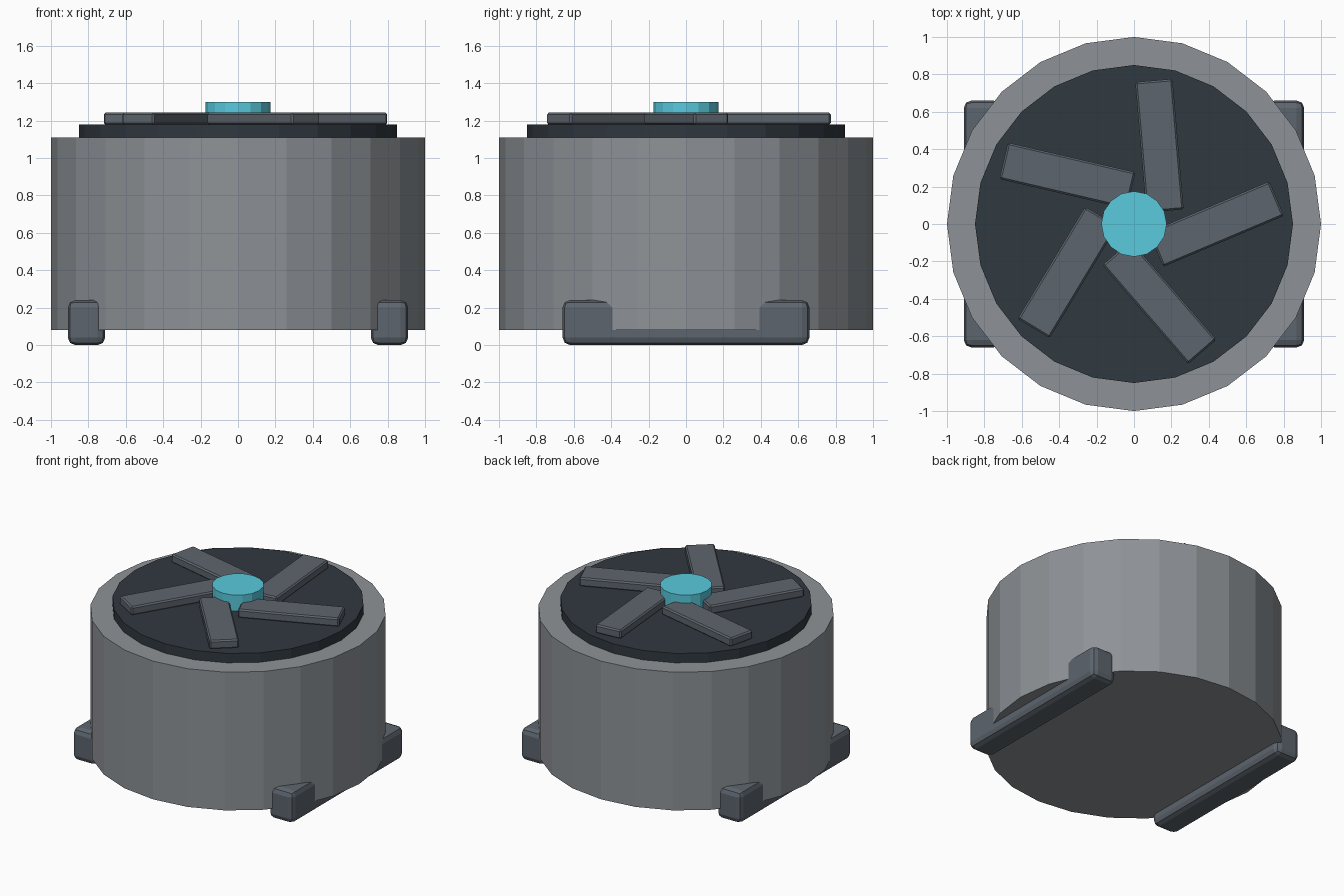
import bpy
from math import cos, sin, pi, radians

if "Cube" in bpy.data.objects:
    bpy.data.objects.remove(bpy.data.objects["Cube"])


def material(name, rgb):
    m = bpy.data.materials.new(name)
    m.diffuse_color = (*rgb, 1)
    m.use_nodes = True
    m.node_tree.nodes["Principled BSDF"].inputs["Base Color"].default_value = m.diffuse_color
    return m


steel = material("steel", (0.27, 0.29, 0.31))
slate = material("slate", (0.11, 0.13, 0.155))
dark = material("dark", (0.03, 0.04, 0.05))
cyan = material("cyan", (0.10, 0.59, 0.73))


def cylinder(name, radius, z0, z1, sides, mat):
    bpy.ops.mesh.primitive_cylinder_add(vertices=sides, radius=radius, depth=z1 - z0,
                                        location=(0, 0, (z0 + z1) / 2))
    ob = bpy.context.object
    ob.name = name
    ob.data.materials.append(mat)
    return ob


def bevelled_box(name, size, location, turn, bevel, segments, mat):
    bpy.ops.mesh.primitive_cube_add(size=1, location=location)
    ob = bpy.context.object
    ob.name = name
    ob.scale = size
    bpy.ops.object.transform_apply(location=False, rotation=False, scale=True)
    ob.rotation_euler.z = turn
    mod = ob.modifiers.new("bevel", 'BEVEL')
    mod.width = bevel
    mod.segments = segments
    ob.data.materials.append(mat)
    return ob


# Round housing, recessed-looking top plate and hub cap
cylinder("housing", 1.0, 0.08, 1.11, 24, steel)
cylinder("top_plate", 0.85, 1.10, 1.18, 24, dark)
cylinder("hub", 0.175, 1.175, 1.30, 16, cyan)

# Five swirled fan blades
for i in range(5):
    a = i * 2 * pi / 5
    bevelled_box(f"blade_{i + 1}", (0.70, 0.20, 0.065),
                 (0.44 * cos(a), 0.44 * sin(a), 1.21), a + radians(22.9), 0.01, 1, slate)

# Two skid feet running front to back
for side, name in ((-1, "left_skid"), (1, "right_skid")):
    bevelled_box(name, (0.20, 1.32, 0.24), (side * 0.81, 0, 0.12), 0, 0.04, 2, slate)
